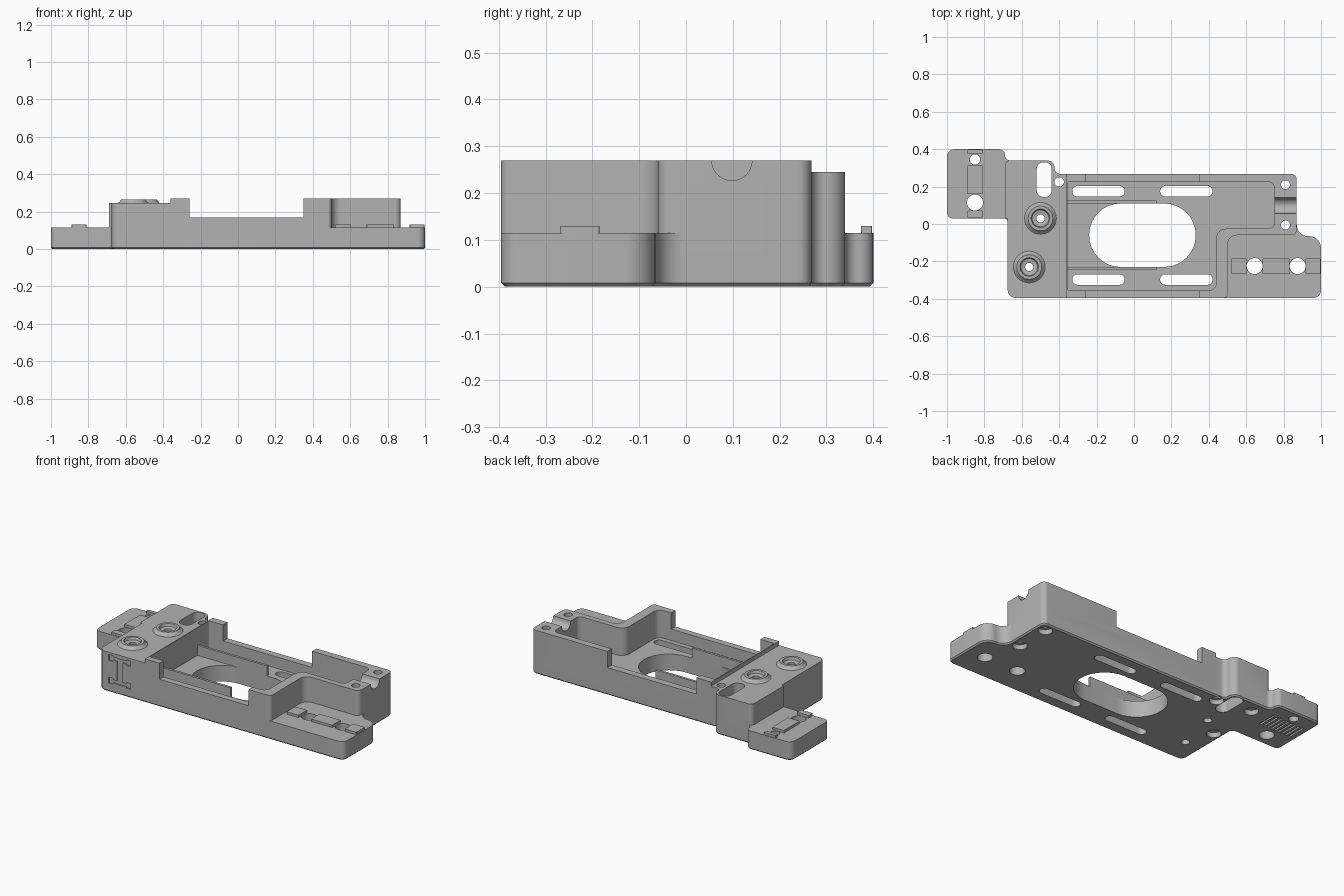
import bpy, bmesh, math
from mathutils import Vector

if "Cube" in bpy.data.objects:
    bpy.data.objects.remove(bpy.data.objects["Cube"])

grey = bpy.data.materials.new("matte_grey")
grey.use_nodes = True
grey.diffuse_color = (0.45, 0.45, 0.45, 1)
grey.node_tree.nodes["Principled BSDF"].inputs["Base Color"].default_value = grey.diffuse_color


def finish(name, bm):
    bmesh.ops.recalc_face_normals(bm, faces=bm.faces)
    mesh = bpy.data.meshes.new(name)
    bm.to_mesh(mesh)
    bm.free()
    mesh.materials.append(grey)
    ob = bpy.data.objects.new(name, mesh)
    bpy.context.collection.objects.link(ob)
    return ob


def rounded(corners, steps=8):
    """Outline with each (x, y, radius) corner replaced by an arc."""
    out = []
    for i, (x, y, r) in enumerate(corners):
        p = Vector((x, y))
        a = (Vector(corners[i - 1][:2]) - p).normalized()
        b = (Vector(corners[(i + 1) % len(corners)][:2]) - p).normalized()
        if r <= 0:
            out.append(p)
            continue
        centre = p + (a + b) * r
        for k in range(steps + 1):
            t = math.pi / 2 * k / steps
            out.append(centre - b * r * math.cos(t) - a * r * math.sin(t))
    return out


def prism(name, points, z0, z1, chamfer=0):
    bm = bmesh.new()
    base = bm.faces.new([bm.verts.new((p[0], p[1], z0)) for p in points])
    top = bmesh.ops.extrude_face_region(bm, geom=[base])
    verts = [v for v in top["geom"] if isinstance(v, bmesh.types.BMVert)]
    bmesh.ops.translate(bm, verts=verts, vec=(0, 0, z1 - z0))
    if chamfer:
        rim = [e for e in bm.edges if all(abs(v.co.z - z0) < 1e-5 for v in e.verts)]
        bmesh.ops.bevel(bm, geom=rim, offset=chamfer, segments=1, affect='EDGES')
    return finish(name, bm)


def block(name, x0, x1, y0, y1, z0, z1, r=0):
    return prism(name, rounded([(x0, y0, r), (x1, y0, r), (x1, y1, r), (x0, y1, r)]), z0, z1)


def disc(x, y, r, z0, z1, n=32):
    pts = [(x + r * math.cos(math.tau * k / n), y + r * math.sin(math.tau * k / n)) for k in range(n)]
    return prism("hole_cutter", pts, z0, z1)


def combine(body, other, operation):
    mod = body.modifiers.new("combine", 'BOOLEAN')
    mod.operation, mod.solver, mod.object = operation, 'EXACT', other
    bpy.context.view_layer.objects.active = body
    bpy.ops.object.modifier_apply(modifier=mod.name)
    bpy.data.objects.remove(other)


def cut(other):
    combine(body, other, 'DIFFERENCE')


# Base plate with the two offset ears
body = prism("mount_body", rounded([
    (-0.675, -0.395, .04), (1, -0.395, .04), (1, -0.065, .065), (0.87, -0.065, .06),
    (0.87, 0.268, .03), (-0.425, 0.268, .03), (-0.425, 0.34, .04), (-0.69, 0.34, .028),
    (-0.69, 0.40, .03), (-1, 0.40, .04), (-1, 0.03, .03), (-0.675, 0.03, .02)]), 0, 0.115, 0.008)

# Raised head block and the tray walls
combine(body, prism("head_block", rounded([
    (-0.675, -0.395, .04), (-0.35, -0.395, 0), (-0.35, 0.268, 0), (-0.425, 0.268, .03),
    (-0.425, 0.34, .04), (-0.69, 0.34, .028), (-0.69, 0.03, .007), (-0.675, 0.03, .007)]),
    0.05, 0.245), 'UNION')
combine(body, prism("tray_walls", rounded([
    (-0.36, -0.395, 0), (0.50, -0.395, .02), (0.50, -0.06, .05), (0.87, -0.06, .03),
    (0.87, 0.268, .03), (-0.36, 0.268, 0)]), 0.05, 0.27), 'UNION')

# Lowered wall section, tray pocket, oval opening
cut(block("wall_cutter", -0.26, 0.35, -0.5, 0.5, 0.17, 0.4))
cut(prism("pocket_cutter", rounded([
    (-0.355, -0.355, .01), (0.44, -0.355, .04), (0.44, -0.025, .05), (0.75, -0.025, .03),
    (0.75, 0.225, .03), (-0.355, 0.225, .01)]), 0.10, 0.4))
cut(block("oval_cutter", -0.24, 0.33, -0.23, 0.11, -0.1, 0.4, 0.1695))

# Long slots in the tray floor
for y in (-0.297, 0.175):
    for x in (-0.33, 0.14):
        cut(block("slot_cutter", x, x + 0.28, y - 0.028, y + 0.028, -0.1, 0.3, 0.027))
cut(block("strap_slot_cutter", -0.52, -0.44, 0.145, 0.33, -0.1, 0.4, 0.035))

# Screw holes, with wider recesses underneath
for x, y, r in ((0.81, 0.21, .024), (0.81, -0.005, .024), (-0.4, 0.225, .025), (-0.85, 0.345, .028),
                (-0.85, 0.115, .043), (0.645, -0.225, .043), (0.875, -0.225, .043)):
    cut(disc(x, y, r, -0.1, 0.4))
    if r < 0.027:
        cut(disc(x, y, .04, -0.1, 0.03))
for x, y in ((-0.62, -0.06), (-0.62, 0.26)):
    cut(disc(x, y, .04, -0.1, 0.03))

# Cable groove across the end wall
groove = disc(0, 0, .043, -0.1, 0.1)
groove.rotation_euler = (0, math.pi / 2, 0)
groove.location = (0.81, 0.098, 0.27)
bpy.context.view_layer.update()
cut(groove)

# Grip grooves under the head-side ear
for k in range(9):
    x = -0.96 + k * 0.026
    cut(block("grip_cutter", x, x + 0.012, 0.18, 0.3, -0.1, 0.01))

# Narrow recess on the front face
cut(block("recess_cutter", -0.553, -0.512, -0.5, -0.388, 0.06, 0.22))
for z in (0.062, 0.202):
    cut(block("recess_cutter", -0.60, -0.465, -0.5, -0.388, z, z + 0.02))
    for x in (-0.608, -0.488):
        cut(block("recess_cutter", x, x + 0.03, -0.5, -0.388, z - 0.008, z + 0.028))

# Screw bosses on the head block, drilled through
profile = [(.022, .20), (.022, .245), (.045, .25), (.05, .265), (.066, .265), (.072, .255), (.085, .245), (.085, .20)]
bosses = []
for name, x, y in (("rear_boss", -0.5, 0.03), ("front_boss", -0.56, -0.23)):
    cut(disc(x, y, .024, -0.1, 0.4))
    bm = bmesh.new()
    n = 32
    rings = [[bm.verts.new((x + r * math.cos(math.tau * k / n), y + r * math.sin(math.tau * k / n), z))
              for k in range(n)] for r, z in profile]
    for a, b in zip(rings, rings[1:] + rings[:1]):
        for k in range(n):
            j = (k + 1) % n
            bm.faces.new((a[k], a[j], b[j], b[k]))
    bosses.append(finish(name, bm))

# Thin ribs beside the oval opening
parts = [body] + bosses
for name, y in (("front_rib", -0.245), ("rear_rib", 0.11)):
    parts.append(block(name, -0.357, 0.12, y, y + 0.015, 0.09, 0.162))

# Locating rail pieces on both ears
for x0, x1 in ((0.52, 0.602), (0.688, 0.832), (0.918, 0.997)):
    parts.append(block("left_ear_rail", x0, x1, -0.268, -0.185, 0.10, 0.13, 0.004))
for y0, y1 in ((0.033, 0.072), (0.16, 0.314), (0.374, 0.397)):
    parts.append(block("right_ear_rail", -0.89, -0.81, y0, y1, 0.10, 0.13, 0.004))

# Smooth curves, crisp edges
bpy.ops.object.select_all(action='DESELECT')
for ob in parts:
    ob.select_set(True)
bpy.context.view_layer.objects.active = body
bpy.ops.object.shade_smooth_by_angle(angle=math.radians(30))
